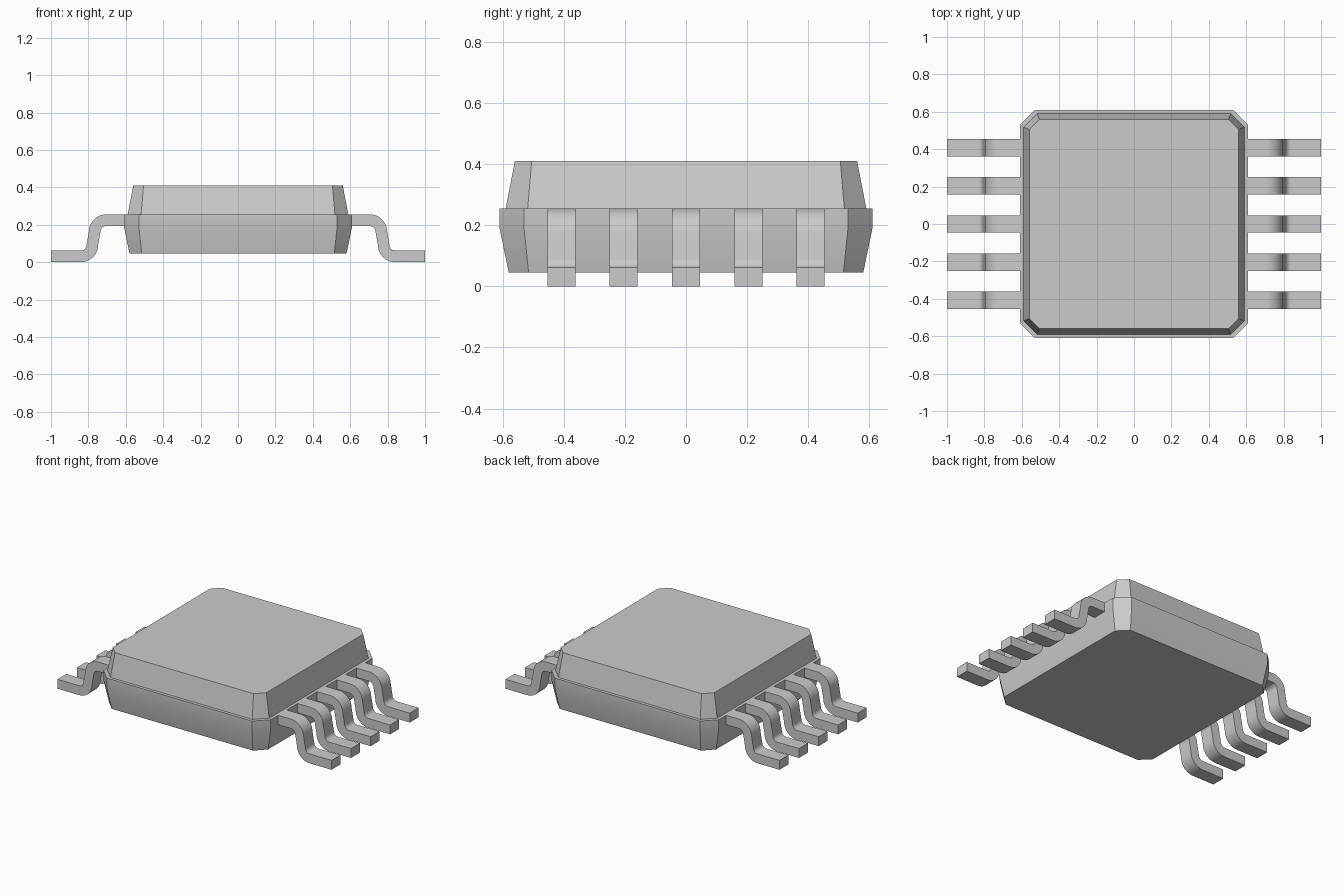
import bpy
import bmesh
from math import cos, sin, radians

cube = bpy.data.objects.get("Cube")
if cube:
    bpy.data.objects.remove(cube, do_unlink=True)

grey = bpy.data.materials.new("plain_grey")
grey.use_nodes = True
colour = (0.6, 0.6, 0.6, 1)
grey.diffuse_color = colour
grey.node_tree.nodes["Principled BSDF"].inputs["Base Color"].default_value = colour


def loft(name, rings, smooth=True):
    """Skin matching rings of points and cap both ends."""
    bm = bmesh.new()
    loops = [[bm.verts.new(p) for p in ring] for ring in rings]
    n = len(loops[0])
    for a, b in zip(loops, loops[1:]):
        for i in range(n):
            j = (i + 1) % n
            bm.faces.new((a[i], a[j], b[j], b[i]))
    bm.faces.new(loops[0])
    bm.faces.new(loops[-1])
    bmesh.ops.recalc_face_normals(bm, faces=bm.faces)
    mesh = bpy.data.meshes.new(name)
    bm.to_mesh(mesh)
    bm.free()
    mesh.materials.append(grey)
    obj = bpy.data.objects.new(name, mesh)
    bpy.context.collection.objects.link(obj)
    if smooth:
        bpy.ops.object.select_all(action="DESELECT")
        obj.select_set(True)
        bpy.context.view_layer.objects.active = obj
        bpy.ops.object.shade_smooth_by_angle(angle=radians(30))
    return obj


def octagon(half, flat, z):
    """Square ring with chamfered corners."""
    return [(half, -flat, z), (half, flat, z), (flat, half, z), (-flat, half, z),
            (-half, flat, z), (-half, -flat, z), (-flat, -half, z), (flat, -half, z)]


# Package body: tapered base, narrow ledge, tapered lid
loft("package_body", [octagon(*r) for r in (
    (0.58, 0.515, 0.045), (0.61, 0.53, 0.19), (0.61, 0.53, 0.255),
    (0.59, 0.518, 0.255), (0.56, 0.505, 0.41))])


def arc(cx, cz, radius, start, end, steps=10):
    angles = [radians(start + (end - start) * i / steps) for i in range(steps + 1)]
    return [(cx + radius * cos(a), cz + radius * sin(a)) for a in angles]


# Gull-wing lead outline, shoulder to foot and back
INNER, OUTER = 0.03, 0.092
upper = (0.705, 0.163)
lower = (0.84, 0.092)
outline = ([(0.57, 0.255)] + arc(*upper, OUTER, 90, 0)
           + arc(*lower, INNER, 180, 270) + [(1, 0.062), (1, 0)]
           + arc(*lower, OUTER, 270, 180) + arc(*upper, INNER, 0, 90)
           + [(0.57, 0.193)])

# Five leads on each side
PITCH, HALF_WIDTH = 0.204, 0.046
for side, sign in (("left", 1), ("right", -1)):
    for k in range(5):
        y = (k - 2) * PITCH
        loft(f"{side}_lead_{k + 1}",
             [[(sign * x, y + w, z) for x, z in outline] for w in (-HALF_WIDTH, HALF_WIDTH)])
